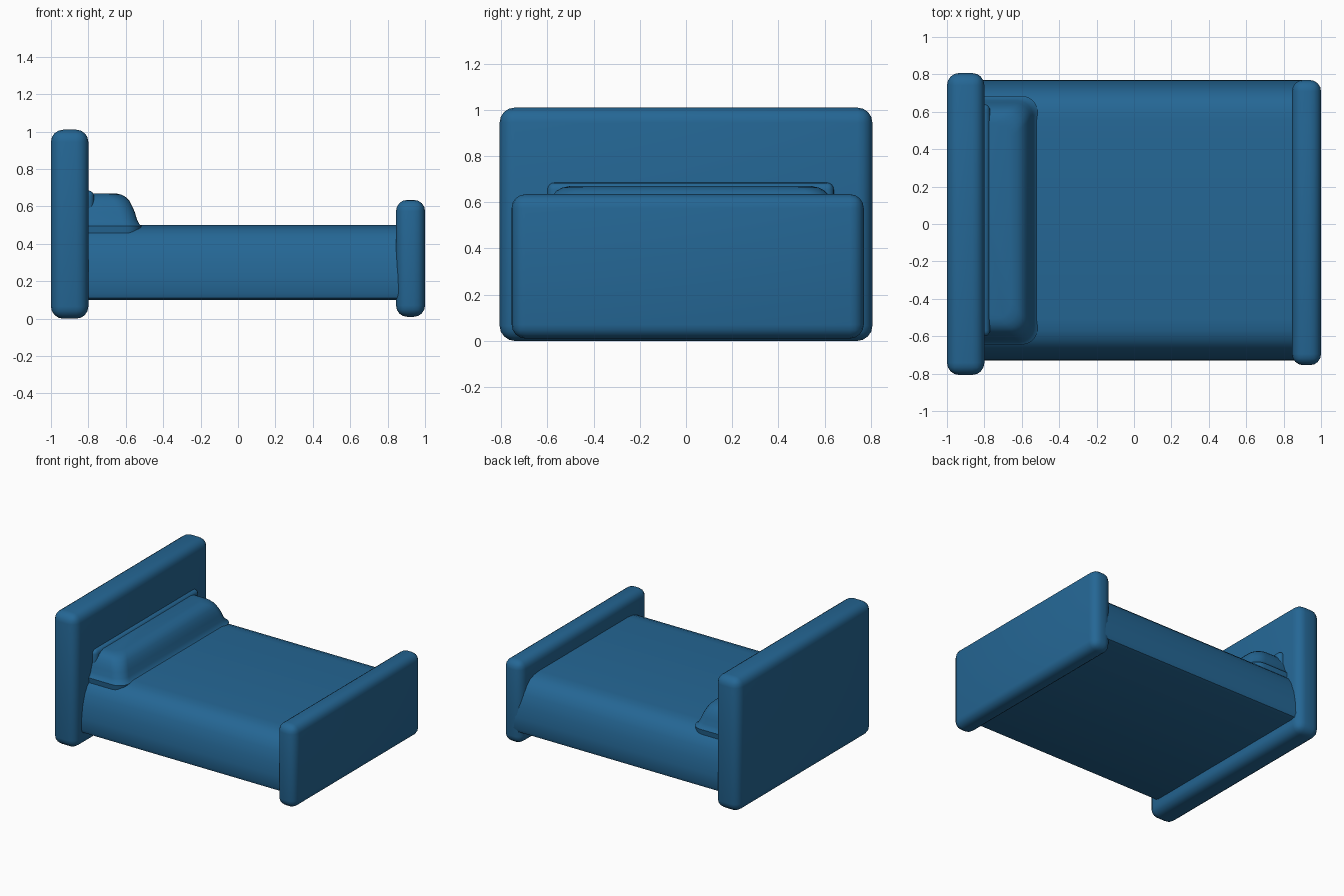
import bpy
import bmesh
import math

cube = bpy.data.objects.get("Cube")
if cube:
    bpy.data.objects.remove(cube, do_unlink=True)

blue = bpy.data.materials.new("bed blue")
blue.use_nodes = True
blue.diffuse_color = (0.018, 0.135, 0.30, 1)
blue.node_tree.nodes["Principled BSDF"].inputs["Base Color"].default_value = blue.diffuse_color


def finish(name, bm):
    """Turn a bmesh into a smooth blue object."""
    bmesh.ops.recalc_face_normals(bm, faces=bm.faces)
    mesh = bpy.data.meshes.new(name)
    bm.to_mesh(mesh)
    bm.free()
    mesh.materials.append(blue)
    obj = bpy.data.objects.new(name, mesh)
    bpy.context.collection.objects.link(obj)
    bpy.ops.object.select_all(action="DESELECT")
    obj.select_set(True)
    bpy.context.view_layer.objects.active = obj
    bpy.ops.object.shade_smooth_by_angle(angle=math.radians(40))
    return obj


def loft(name, rings):
    """Skin a list of equal-length point rings and cap both ends."""
    bm = bmesh.new()
    loops = [[bm.verts.new(p) for p in ring] for ring in rings]
    for a, b in zip(loops, loops[1:]):
        for i in range(len(a)):
            j = (i + 1) % len(a)
            bm.faces.new((a[i], a[j], b[j], b[i]))
    bm.faces.new(loops[0])
    bm.faces.new(loops[-1])
    return finish(name, bm)


def board(name, x, y, z, radius):
    """Upright panel with rounded edges, from (min, max) ranges."""
    bm = bmesh.new()
    bmesh.ops.create_cube(bm, size=1)
    for v in bm.verts:
        v.co = [r[0] if c < 0 else r[1] for c, r in zip(v.co, (x, y, z))]
    bmesh.ops.bevel(bm, geom=bm.edges[:], offset=radius, segments=4,
                    profile=0.5, affect="EDGES")
    return finish(name, bm)


def rounded_rect(x, y, z, radius, steps=6):
    """Horizontal rounded rectangle ring at height z."""
    points = []
    corners = ((x[1], y[1], -1, -1), (x[0], y[1], 1, -1),
               (x[0], y[0], 1, 1), (x[1], y[0], -1, 1))
    for k, (cx, cy, sx, sy) in enumerate(corners):
        for s in range(steps + 1):
            a = math.pi / 2 * (k + s / steps)
            points.append((cx + radius * (sx + math.cos(a)),
                           cy + radius * (sy + math.sin(a)), z))
    return points


# End boards
board("headboard", (-1, -0.8), (-0.807, 0.807), (0, 1.01), 0.065)
board("footboard", (0.845, 1), (-0.755, 0.77), (0.01, 0.635), 0.06)

# Mattress: half cross-section mirrored across the bed, run along its length
half = [(0.715, 0.1), (0.74, 0.11), (0.75, 0.135), (0.748, 0.22), (0.735, 0.31),
        (0.71, 0.39), (0.68, 0.44), (0.64, 0.475), (0.59, 0.493), (0.53, 0.5)]
section = half + [(-y, z) for y, z in reversed(half)]
loft("mattress", [[(x, y + 0.02, z) for y, z in section] for x in (-0.88, 0.92)])

# Pillow: rounded rectangles stacked upwards, flaring softly into the mattress
layers = [(0.40, 0.01), (0.495, 0.0), (0.505, 0.012), (0.53, 0.025), (0.57, 0.037),
          (0.60, 0.05), (0.63, 0.066), (0.65, 0.085), (0.663, 0.108), (0.67, 0.14)]
loft("pillow", [rounded_rect((-0.95, -0.515 - d), (-0.645 + d, 0.685 - d), z, 0.085)
                for z, d in layers])

# Soft seam where the pillow and mattress meet the headboard
board("headboard_seam", (-0.86, -0.77), (-0.60, 0.64), (0.42, 0.685), 0.03)
